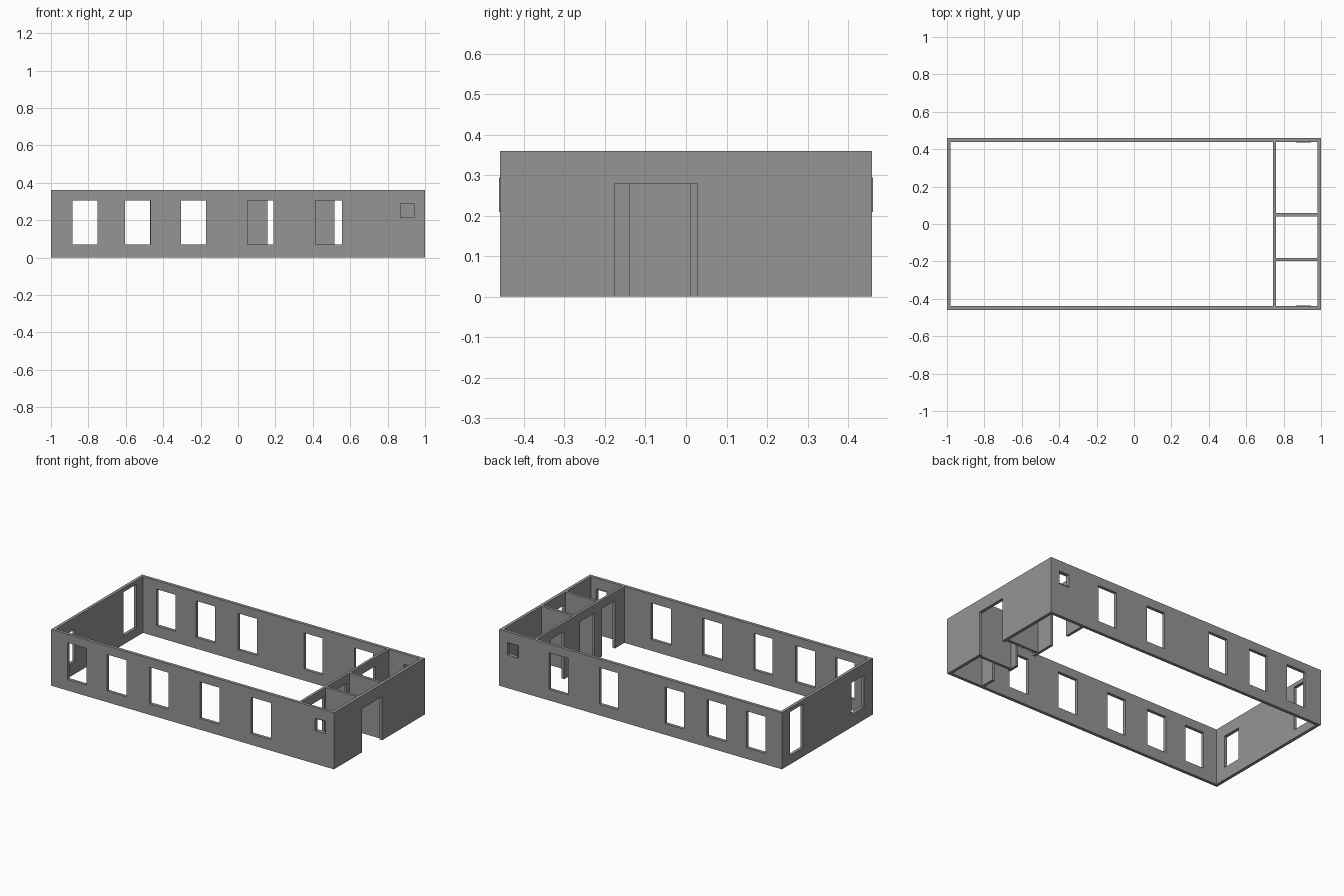
import bpy, bmesh
from mathutils import Matrix, Vector

if "Cube" in bpy.data.objects:
    bpy.data.objects.remove(bpy.data.objects["Cube"])

W, D, H, T = 1.0, 0.459, 0.36, 0.02  # half width, half depth, height, wall thickness

# Dark grey of all the walls
grey = bpy.data.materials.new("dark_grey")
grey.diffuse_color = (0.3, 0.3, 0.3, 1)
grey.use_nodes = True
grey.node_tree.nodes["Principled BSDF"].inputs["Base Color"].default_value = grey.diffuse_color


def boxes(name, bounds):
    """One object from several (x0, x1, y0, y1, z0, z1) boxes."""
    bm = bmesh.new()
    for x0, x1, y0, y1, z0, z1 in bounds:
        mid = Vector((x0 + x1, y0 + y1, z0 + z1)) / 2
        size = Matrix.Diagonal((x1 - x0, y1 - y0, z1 - z0, 1))
        bmesh.ops.create_cube(bm, size=1, matrix=Matrix.Translation(mid) @ size)
    mesh = bpy.data.meshes.new(name)
    bm.to_mesh(mesh)
    bm.free()
    mesh.materials.append(grey)
    obj = bpy.data.objects.new(name, mesh)
    bpy.context.collection.objects.link(obj)
    return obj


def cut(obj, bounds):
    """Subtract boxes from an object."""
    cutter = boxes("cutter", bounds)
    cutter.hide_render = True
    mod = obj.modifiers.new("openings", 'BOOLEAN')
    mod.operation, mod.solver, mod.object = 'DIFFERENCE', 'EXACT', cutter
    bpy.context.view_layer.objects.active = obj
    bpy.ops.object.modifier_apply(modifier=mod.name)
    bpy.data.objects.remove(cutter)


# Outer walls, open at top and bottom
walls = boxes("outer_walls", [(-W, W, -D, D, 0, H)])
cut(walls, [(-W + T, W - T, -D + T, D - T, -0.1, H + 0.1)])

# Windows of the two long walls
front = [(-0.885, -0.75), (-0.605, -0.468), (-0.305, -0.172), (0.052, 0.19), (0.415, 0.555)]
back = [(-0.885, -0.75), (-0.603, -0.47), (-0.307, -0.172), (0.158, 0.29), (0.515, 0.647)]
SX0, SX1, SZ0, SZ1 = 0.868, 0.942, 0.212, 0.291
openings = []
for s, spans in ((-1, front), (1, back)):
    y0, y1 = sorted((s * (D - 0.04), s * (D + 0.04)))
    openings += [(a, b, y0, y1, 0.071, 0.305) for a, b in spans]
    openings.append((SX0, SX1, y0, y1, SZ0, SZ1))

# Left wall windows and right wall entrance
openings += [(-W - 0.04, -W + 0.04, -0.37, -0.245, 0.08, 0.285),
             (-W - 0.04, -W + 0.04, 0.245, 0.375, 0.055, 0.335),
             (W - 0.04, W + 0.04, -0.175, 0.028, -0.1, 0.279)]
cut(walls, openings)

# Thin linings of the small windows
for s, side in ((-1, "front"), (1, "back")):
    y0, y1 = sorted((s * (D - T - 0.003), s * (D + 0.002)))
    lining = boxes(side + "_small_window_lining",
                   [(SX0 - 0.003, SX1 + 0.003, y0, y1, SZ0 - 0.003, SZ1 + 0.003)])
    cut(lining, [(SX0 + 0.001, SX1 - 0.001, y0 - 0.1, y1 + 0.1, SZ0 + 0.001, SZ1 - 0.001)])

# Long partition with three doorways
partition = boxes("partition", [(0.743, 0.76, -D + T, D - T, 0, H)])
cut(partition, [(0.7, 0.8, a, b, -0.1, 0.305)
                for a, b in ((-0.345, -0.21), (-0.138, 0.01), (0.17, 0.305))])

# Cross walls between the small rooms
for i, y in enumerate((-0.19, 0.05)):
    boxes(f"cross_wall_{i + 1}", [(0.76, W - T, y - 0.009, y + 0.009, 0, H)])
